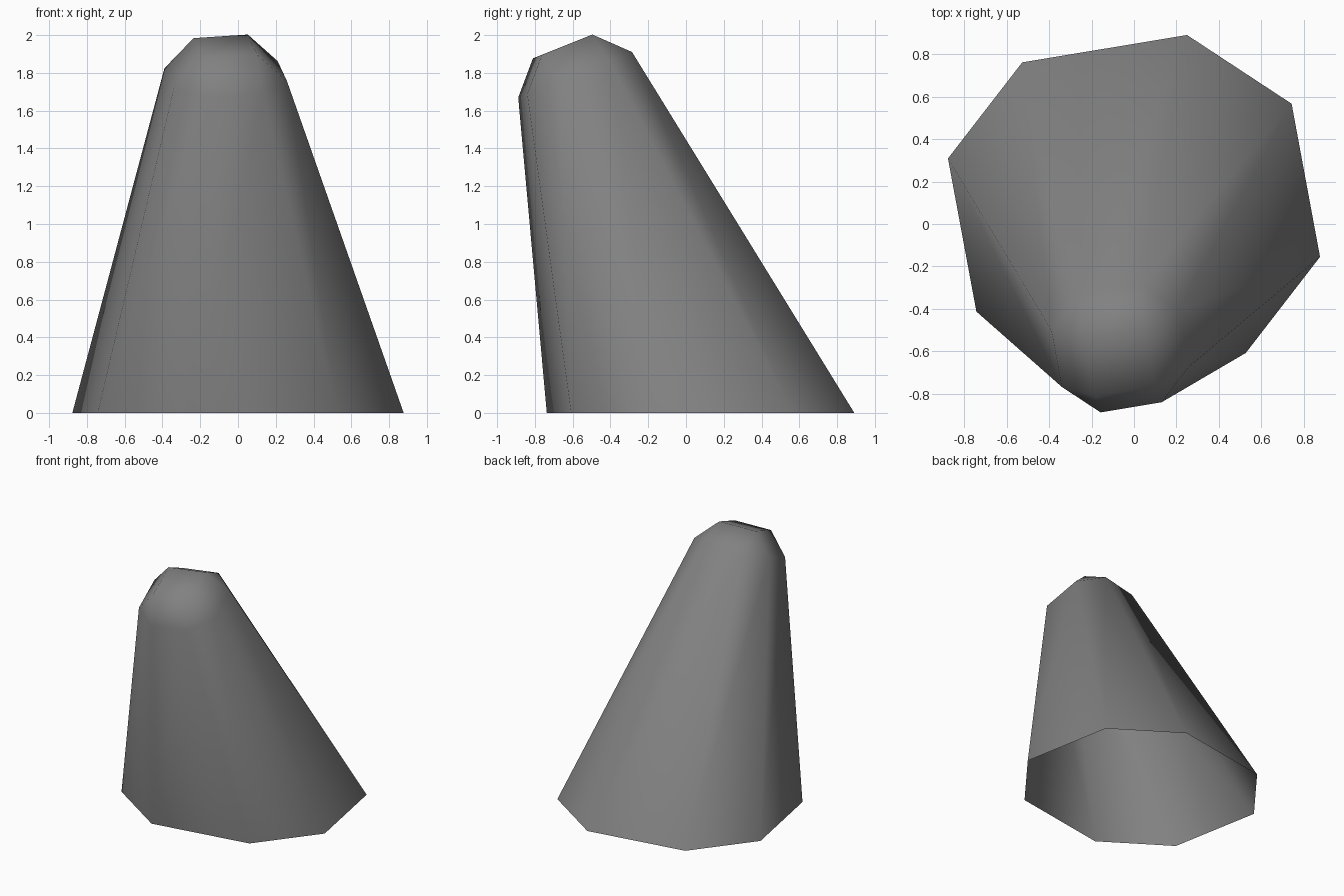
import bpy, bmesh
from mathutils import Vector

cube = bpy.data.objects.get("Cube")
if cube:
    bpy.data.objects.remove(cube, do_unlink=True)

# Half of the eight-sided outline, completed by point symmetry
half = [Vector(p) for p in ((0.877, -0.232), (0.743, 0.49), (0.25, 0.814), (-0.527, 0.685))]
outline = half + [-p for p in half]

BASE = Vector((0, 0.077, 0))
SHOULDER = Vector((-0.065, -0.587, 1.79))
CROWN = Vector((-0.067, -0.653, 1.94))
SHRINK, TILT = 0.37, 0.4


def ring(bm, centre, points, tilt):
    return [bm.verts.new(centre + Vector((p.x, p.y, tilt * p.y))) for p in points]


# Leaning hollow cone, open underneath
bm = bmesh.new()
base = ring(bm, BASE, outline, 0)
shoulder = ring(bm, SHOULDER, [p * SHRINK for p in outline], TILT)
for i in range(8):
    j = (i + 1) % 8
    bm.faces.new((base[i], base[j], shoulder[j], shoulder[i]))

# Four-cornered crown, its sides matching the outline's sides
u = (outline[2] - outline[3]) * SHRINK / 2
v = (outline[1] - outline[0]) * SHRINK / 2
crown = ring(bm, CROWN, (u + v, v - u, -u - v, u - v), TILT)
bm.faces.new(crown)
for k in range(4):
    a, b, c = (shoulder[(2 * k + n) % 8] for n in (1, 2, 3))
    bm.faces.new((a, b, crown[k]))
    bm.faces.new((b, c, crown[(k + 1) % 4], crown[k]))

mesh = bpy.data.meshes.new("leaning_cone")
bm.to_mesh(mesh)
bm.free()
mesh.shade_smooth()
cone = bpy.data.objects.new("leaning_cone", mesh)
bpy.context.collection.objects.link(cone)

# Plain grey
grey = bpy.data.materials.new("mid_grey")
grey.use_nodes = True
colour = (0.22, 0.22, 0.22, 1)
grey.diffuse_color = colour
grey.node_tree.nodes["Principled BSDF"].inputs["Base Color"].default_value = colour
mesh.materials.append(grey)
